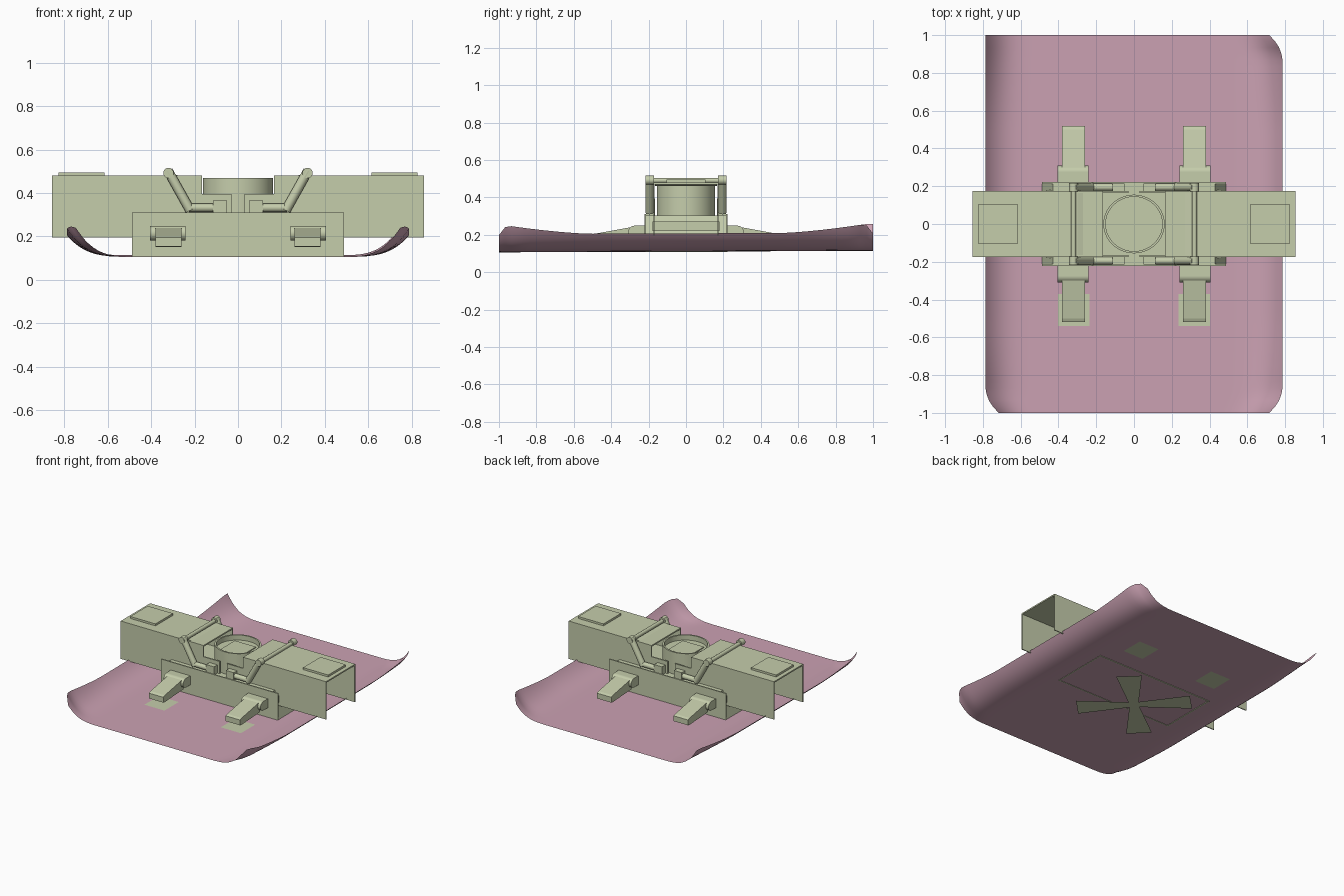
import bpy, bmesh, math
from mathutils import Vector

if "Cube" in bpy.data.objects:
    bpy.data.objects.remove(bpy.data.objects["Cube"])


def material(name, rgb):
    m = bpy.data.materials.new(name)
    m.diffuse_color = (*rgb, 1)
    m.use_nodes = True
    m.node_tree.nodes["Principled BSDF"].inputs["Base Color"].default_value = m.diffuse_color
    return m


GREEN = material("pale_sage", (0.56, 0.61, 0.41))
PINK = material("dusty_pink", (0.60, 0.36, 0.45))


def mesh(name, verts, faces, mat=GREEN, smooth=False):
    me = bpy.data.meshes.new(name)
    me.from_pydata(verts, [], faces)
    me.materials.append(mat)
    ob = bpy.data.objects.new(name, me)
    bpy.context.collection.objects.link(ob)
    if smooth:
        bpy.context.view_layer.objects.active = ob
        ob.select_set(True)
        bpy.ops.object.shade_smooth_by_angle(angle=math.radians(40))
        ob.select_set(False)
    return ob


def prism(name, outline, axis, a, b):
    """Extrude a 2D outline along axis (0=x, 1=y, 2=z) from a to b."""
    n = len(outline)
    verts = []
    for t in (a, b):
        for p in outline:
            v = list(p)
            v.insert(axis, t)
            verts.append(v)
    faces = [list(range(n))[::-1], list(range(n, 2 * n))]
    faces += [(i, (i + 1) % n, (i + 1) % n + n, i + n) for i in range(n)]
    ob = mesh(name, verts, faces)
    bm = bmesh.new()
    bm.from_mesh(ob.data)
    bmesh.ops.recalc_face_normals(bm, faces=bm.faces)
    bm.to_mesh(ob.data)
    bm.free()
    return ob


def box(name, x0, x1, y0, y1, z0, z1):
    x0, x1 = sorted((x0, x1))
    y0, y1 = sorted((y0, y1))
    return prism(name, [(x0, y0), (x1, y0), (x1, y1), (x0, y1)], 2, z0, z1)


def rod(name, p, q, r, sides=16):
    p, q = Vector(p), Vector(q)
    rot = (q - p).to_track_quat('Z', 'Y')
    ring = [rot @ Vector((r * math.cos(2 * math.pi * i / sides),
                          r * math.sin(2 * math.pi * i / sides), 0)) for i in range(sides)]
    verts = [p + v for v in ring] + [q + v for v in ring]
    faces = [(i, (i + 1) % sides, (i + 1) % sides + sides, i + sides) for i in range(sides)]
    faces += [list(range(sides))[::-1], list(range(sides, 2 * sides))]
    return mesh(name, verts, faces, GREEN, True)


# Cloth sheet: flat middle, long edges curled up, clipped corners
N, M = 48, 60
verts = []
for j in range(M + 1):
    y = -1 + 2 * j / M
    for i in range(N + 1):
        u = -1 + 2 * i / N
        sx = 1 if u > 0 else -1
        # gentle sine spacing puts more columns in the curled edges
        ax = math.sin(abs(u) * math.pi / 2) * 0.787
        t = max(0, (ax - 0.5) / 0.285)
        c = max(0, (abs(y) - 0.5) / 0.46)
        lift = 0.095 + 0.045 * min(1, c) ** 1.5
        e = max(0, (abs(y) - 0.84) / 0.16)
        if not (sx < 0 and y > 0):
            ax *= 1 - 0.09 * e ** 2.5
            if abs(y) > 0.96:
                lift -= 0.05 * (abs(y) - 0.96) / 0.04
        verts.append((sx * ax, y, 0.11 + 0.004 * y + lift * t ** 3.5))
W = N + 1
mesh("cloth_sheet", verts,
     [(j * W + i, j * W + i + 1, j * W + i + 1 + W, j * W + i + W)
      for j in range(M) for i in range(N)], PINK, True)

# Flat four-bladed cross lying on the ground
verts, faces = [], []
for k in range(4):
    a = math.pi / 4 + k * math.pi / 2
    d, s = Vector((math.cos(a), math.sin(a), 0)), Vector((-math.sin(a), math.cos(a), 0))
    n = len(verts)
    verts += [s * -0.035 + d * 0.035, d * 0.39 - s * 0.088, d * 0.39 + s * 0.088, s * 0.035 + d * 0.035]
    faces.append((n, n + 1, n + 2, n + 3))
faces.append((0, 4, 8, 12))
mesh("ground_cross", verts, faces)

# Central open ring with its floor and square plate
S = 40
verts, faces = [], []
for r, z in ((0.162, 0.29), (0.162, 0.468), (0.15, 0.468), (0.15, 0.43)):
    verts += [(r * math.cos(2 * math.pi * i / S), r * 0.96 * math.sin(2 * math.pi * i / S), z) for i in range(S)]
for k in range(3):
    faces += [(k * S + i, k * S + (i + 1) % S, (k + 1) * S + (i + 1) % S, (k + 1) * S + i) for i in range(S)]
faces.append(list(range(3 * S, 4 * S)))
mesh("central_ring", verts, faces, GREEN, True)
box("ring_plate", -0.088, 0.088, -0.088, 0.088, 0.425, 0.437)

# Low base: long walls and deck
for sy in (-1, 1):
    box("base_wall", -0.487, 0.487, sy * 0.213, sy * 0.222, 0.107, 0.31)
box("base_deck", -0.41, 0.41, -0.215, 0.215, 0.29, 0.303)

for sx in (-1, 1):
    # Sloping base ends with a raised slot frame
    prism("base_end", [(sx * 0.487, 0.107), (sx * 0.478, 0.107), (sx * 0.40, 0.303), (sx * 0.43, 0.303)],
          1, -0.215, 0.215)
    box("base_slot", sx * 0.43, sx * 0.465, -0.18, 0.18, 0.22, 0.27)

    # Long arm housing, open at the end and below
    box("arm_top", sx * 0.165, sx * 0.855, -0.175, 0.175, 0.47, 0.48)
    box("arm_pad", sx * 0.615, sx * 0.825, -0.104, 0.104, 0.48, 0.495)
    for sy in (-1, 1):
        box("arm_wall", sx * 0.165, sx * 0.855, sy * 0.168, sy * 0.175, 0.195, 0.48)
        box("inner_panel", sx * 0.03, sx * 0.165, sy * 0.165, sy * 0.175, 0.30, 0.395)
        # Bracket and linkage on each side
        box("bracket", sx * 0.05, sx * 0.115, sy * 0.175, sy * 0.215, 0.303, 0.365)
        rod("link_pin", (sx * 0.09, sy * 0.195, 0.332), (sx * 0.225, sy * 0.195, 0.332), 0.019)
        rod("link_strut", (sx * 0.22, sy * 0.195, 0.32), (sx * 0.322, sy * 0.195, 0.503), 0.022)
        rod("strut_knuckle", (sx * 0.32, sy * 0.172, 0.492), (sx * 0.32, sy * 0.216, 0.492), 0.024)

        # Leg with hinge barrel
        rod("leg_hinge", (sx * 0.242, sy * 0.275, 0.215), (sx * 0.404, sy * 0.275, 0.215), 0.034)
        box("hinge_block", sx * 0.242, sx * 0.404, sy * 0.222, sy * 0.275, 0.181, 0.249)
        prism("leg", [(sy * 0.28, 0.165), (sy * 0.28, 0.243), (sy * 0.50, 0.203),
                      (sy * 0.518, 0.195), (sy * 0.518, 0.155), (sy * 0.50, 0.152)],
              0, sx * 0.26, sx * 0.38)
        # Thin ground pad that shows through the cloth
        x0, x1 = sx * 0.235, sx * 0.402
        mesh("foot_pad", [(x0, sy * 0.37, 0.11), (x1, sy * 0.37, 0.11),
                          (x1, sy * 0.54, 0.11), (x0, sy * 0.54, 0.11)], [(0, 1, 2, 3)])

    # Cross bar and tilted cover next to it
    rod("cross_bar", (sx * 0.32, -0.19, 0.49), (sx * 0.32, 0.19, 0.49), 0.014)
    prism("tilted_cover", [(sx * 0.235, 0.47), (sx * 0.30, 0.488), (sx * 0.30, 0.478), (sx * 0.235, 0.46)],
          1, -0.165, 0.165)
